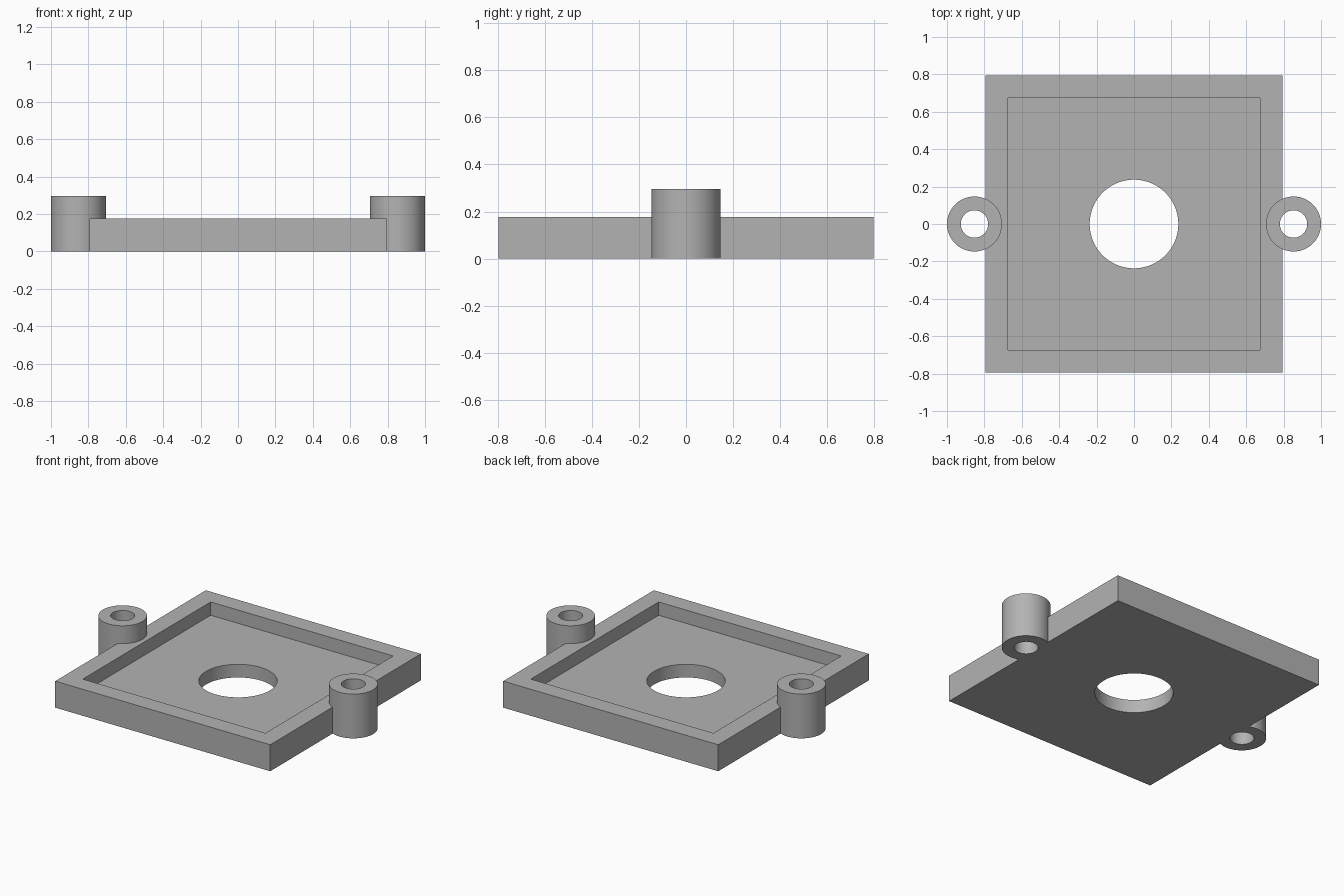
import bpy
from math import radians

cube = bpy.data.objects.get("Cube")
if cube:
    bpy.data.objects.remove(cube, do_unlink=True)

grey = bpy.data.materials.new("plain grey")
grey.use_nodes = True
colour = (0.45, 0.45, 0.45, 1)
grey.diffuse_color = colour
grey.node_tree.nodes["Principled BSDF"].inputs["Base Color"].default_value = colour

PLATE, POCKET = 0.795, 0.675        # half widths
RIM_TOP, FLOOR = 0.177, 0.088
BOSS_X, BOSS_R, BORE_R, BOSS_TOP = 0.853, 0.147, 0.073, 0.296
HOLE_R = 0.237


def finish(name):
    ob = bpy.context.object
    ob.name = name
    bpy.ops.object.transform_apply(location=False, rotation=False, scale=True)
    ob.data.materials.append(grey)
    return ob


def box(name, half, z0, z1):
    bpy.ops.mesh.primitive_cube_add(size=2, location=(0, 0, (z0 + z1) / 2))
    bpy.context.object.scale = (half, half, (z1 - z0) / 2)
    return finish(name)


def cylinder(name, x, radius, z0, z1):
    bpy.ops.mesh.primitive_cylinder_add(vertices=96, radius=radius, depth=z1 - z0,
                                        location=(x, 0, (z0 + z1) / 2))
    return finish(name)


def combine(target, tool, operation):
    mod = target.modifiers.new(operation.lower(), "BOOLEAN")
    mod.object, mod.operation, mod.solver = tool, operation, "EXACT"
    bpy.ops.object.select_all(action="DESELECT")
    target.select_set(True)
    bpy.context.view_layer.objects.active = target
    bpy.ops.object.modifier_apply(modifier=mod.name)
    bpy.data.objects.remove(tool, do_unlink=True)


# Square tray with a raised rim and a round central opening
tray = box("mounting_tray", PLATE, 0, RIM_TOP)
combine(tray, box("pocket", POCKET, FLOOR, RIM_TOP + 0.1), "DIFFERENCE")
combine(tray, cylinder("centre_hole", 0, HOLE_R, -0.1, 0.4), "DIFFERENCE")

# Screw bosses on both sides, bored all the way through
for side in (-1, 1):
    x = side * BOSS_X
    combine(tray, cylinder("boss", x, BOSS_R, 0, BOSS_TOP), "UNION")
    combine(tray, cylinder("bore", x, BORE_R, -0.1, 0.4), "DIFFERENCE")

# Smooth round walls, crisp edges
bpy.ops.object.select_all(action="DESELECT")
tray.select_set(True)
bpy.context.view_layer.objects.active = tray
bpy.ops.object.shade_smooth_by_angle(angle=radians(30))
